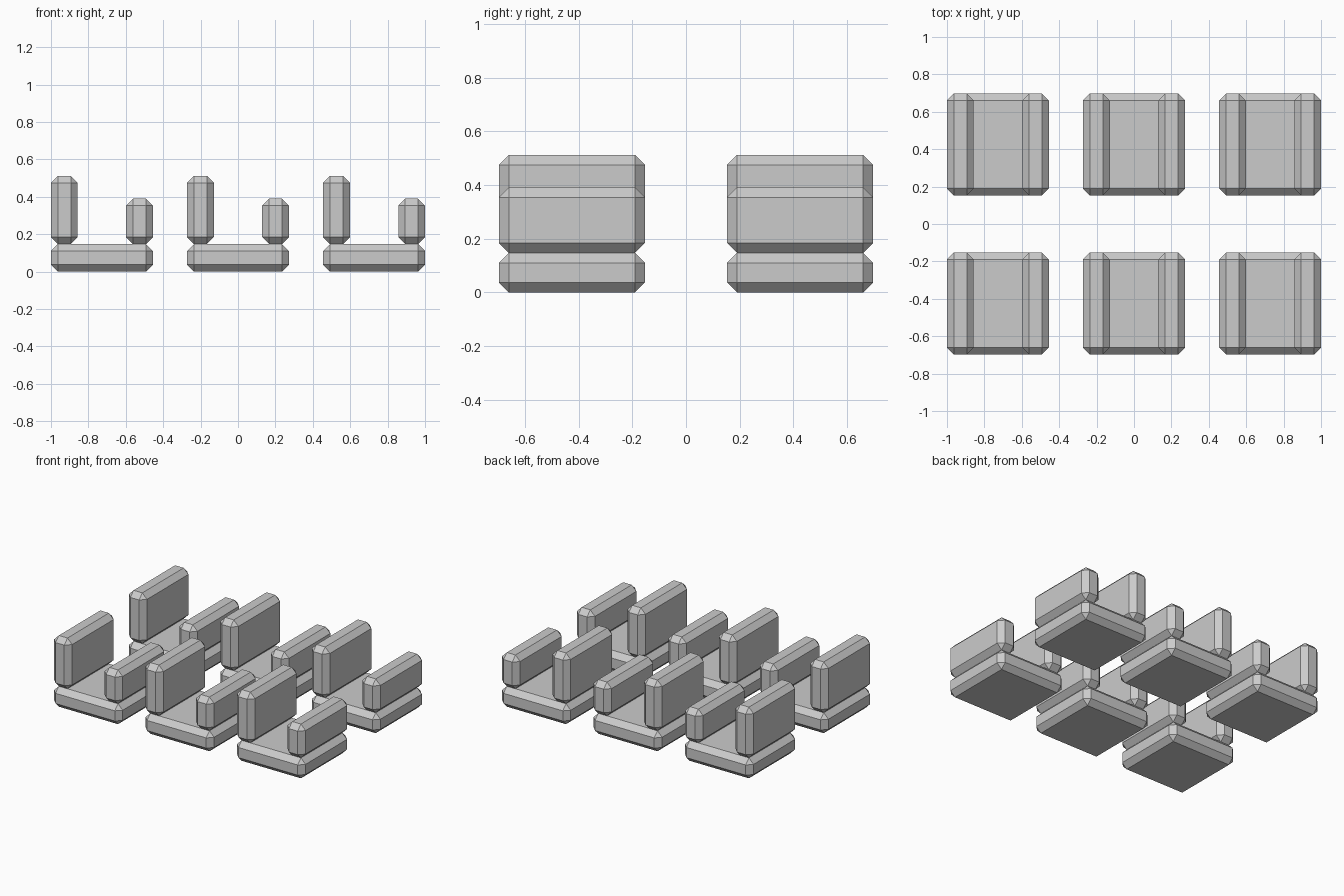
import bpy

cube = bpy.data.objects.get("Cube")
if cube:
    bpy.data.objects.remove(cube, do_unlink=True)

grey = bpy.data.materials.new("light grey")
grey.use_nodes = True
colour = (0.6, 0.6, 0.6, 1)
grey.diffuse_color = colour
grey.node_tree.nodes["Principled BSDF"].inputs["Base Color"].default_value = colour

SIZE = 0.545      # side of each square unit
BASE_TOP = 0.147
WALL = 0.143      # thickness of the uprights


def chamfered_block(name, centre, size):
    """Box with a single flat chamfer on every edge."""
    bpy.ops.mesh.primitive_cube_add(size=1, location=centre)
    block = bpy.context.object
    block.name = name
    block.scale = size
    bpy.ops.object.transform_apply(location=False, rotation=False, scale=True)
    bevel = block.modifiers.new("chamfer", "BEVEL")
    bevel.width = 0.037
    bevel.segments = 1
    bevel.limit_method = "NONE"
    block.data.materials.append(grey)


def upright(name, x, y, height):
    chamfered_block(name, (x, y, BASE_TOP + height / 2), (WALL, SIZE, height))


# Grid of units: a slab with a tall and a short upright on opposite sides
edge = (SIZE - WALL) / 2
for y in (-0.425, 0.425):
    for x in (-0.7275, 0, 0.7275):
        chamfered_block("base_slab", (x, y, BASE_TOP / 2), (SIZE, SIZE, BASE_TOP))
        upright("tall_upright", x - edge, y, 0.365)
        upright("short_upright", x + edge, y, 0.243)
